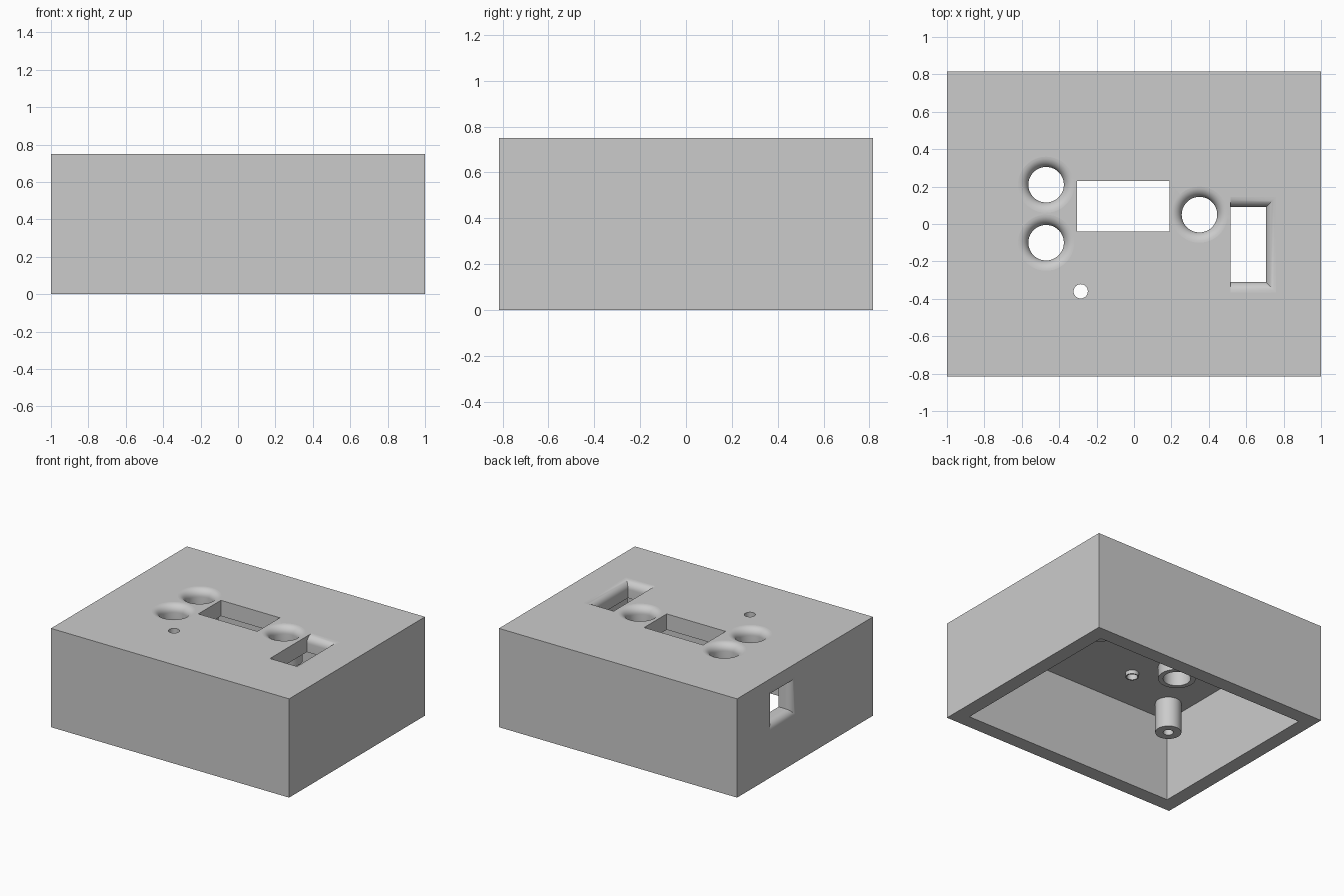
import bpy, bmesh
from math import sin, cos, pi

cube = bpy.data.objects.get("Cube")
if cube:
    bpy.data.objects.remove(cube, do_unlink=True)

HALF_X, HALF_Y, HEIGHT = 1.0, 0.815, 0.75
WALL, CEILING = 0.11, 0.63
ROUND = 0.055        # radius of the rounded mouths
SEGMENTS = 48

grey = bpy.data.materials.new("light_grey")
grey.use_nodes = True
grey.diffuse_color = (0.6, 0.6, 0.6, 1)
grey.node_tree.nodes["Principled BSDF"].inputs["Base Color"].default_value = (0.6, 0.6, 0.6, 1)


def make_object(name, bm):
    bmesh.ops.recalc_face_normals(bm, faces=bm.faces)
    mesh = bpy.data.meshes.new(name)
    bm.to_mesh(mesh)
    bm.free()
    mesh.materials.append(grey)
    obj = bpy.data.objects.new(name, mesh)
    bpy.context.collection.objects.link(obj)
    return obj


def loft(name, rings, cap_first=False, cap_last=False):
    """Skin a list of closed rings of points."""
    bm = bmesh.new()
    loops = [[bm.verts.new(p) for p in ring] for ring in rings]
    for a, b in zip(loops, loops[1:]):
        for i in range(len(a)):
            j = (i + 1) % len(a)
            bm.faces.new((a[i], a[j], b[j], b[i]))
    if cap_first:
        bm.faces.new(loops[0])
    if cap_last:
        bm.faces.new(loops[-1])
    return make_object(name, bm)


def circle(x, y, r):
    return [(x + r * cos(2 * pi * i / SEGMENTS), y + r * sin(2 * pi * i / SEGMENTS))
            for i in range(SEGMENTS)]


def box(name, x0, x1, y0, y1, z0, z1):
    rings = [[(x0, y0, z), (x1, y0, z), (x1, y1, z), (x0, y1, z)] for z in (z0, z1)]
    return loft(name, rings, True, True)


def on_top(u, v, depth):
    return (u, v, HEIGHT - depth)


def on_right_wall(u, v, depth):
    return (-HALF_X + depth, u, v)


def mouth_cutter(name, section, place, reach):
    """Cutter with a straight shaft that flares into a quarter-round mouth."""
    steps = [(0, reach)]
    for k in range(9):
        a = k / 8 * pi / 2
        steps.append((ROUND * (1 - cos(a)), ROUND * (1 - sin(a))))
    steps.append((ROUND, -0.05))
    rings = [[place(u, v, d) for u, v in section(o)] for o, d in steps]
    return loft(name, rings, True, True)


# Casing: open-bottomed box
casing = box("casing", -HALF_X, HALF_X, -HALF_Y, HALF_Y, 0, HEIGHT)
cutters = [box("cavity_cutter", WALL - HALF_X, HALF_X - WALL,
               WALL - HALF_Y, HALF_Y - WALL, -0.1, CEILING)]

# Display window and small round hole, both sharp edged
cutters.append(box("display_cutter", -0.305, 0.19, -0.04, 0.23, 0.55, 0.85))
SMALL = (-0.285, -0.36)
cutters.append(loft("small_hole_cutter",
                    [[(x, y, z) for x, y in circle(*SMALL, 0.038)] for z in (0.55, 0.85)],
                    True, True))

# Three round holes with rounded mouths
HOLES = [(-0.47, 0.21), (-0.47, -0.10), (0.35, 0.05)]
for x, y in HOLES:
    cutters.append(mouth_cutter("round_hole_cutter",
                                lambda o, x=x, y=y: circle(x, y, 0.095 + o), on_top, 0.2))

# Slot in the top, rounded on three sides
cutters.append(mouth_cutter(
    "slot_cutter",
    lambda o: [(0.515, -0.31 - o), (0.705 + o, -0.31 - o), (0.705 + o, 0.09 + o), (0.515, 0.09 + o)],
    on_top, 0.2))

# Socket opening in the side wall, rounded on three sides
cutters.append(mouth_cutter(
    "socket_cutter",
    lambda o: [(0.16 - o, 0.41 - o), (0.42, 0.41 - o), (0.42, 0.61 + o), (0.16 - o, 0.61 + o)],
    on_right_wall, 0.2))

for cutter in cutters:
    mod = casing.modifiers.new(cutter.name, "BOOLEAN")
    mod.operation = "DIFFERENCE"
    mod.solver = "EXACT"
    mod.object = cutter

# Bake the cuts and drop the cutters
bpy.context.view_layer.update()
cut = bpy.data.meshes.new_from_object(
    casing.evaluated_get(bpy.context.evaluated_depsgraph_get()))
casing.modifiers.clear()
casing.data = cut
cut.materials.clear()
cut.materials.append(grey)
for poly in cut.polygons:
    poly.material_index = 0
for cutter in cutters:
    bpy.data.objects.remove(cutter, do_unlink=True)


# Tubes hanging from the inside of the top
def tube(name, x, y, outer, inner, bottom, hole_top=CEILING, blind=False):
    profile = [(outer, CEILING), (outer, bottom), (inner, bottom), (inner, hole_top)]
    rings = [[(u, v, z) for u, v in circle(x, y, r)] for r, z in profile]
    obj = loft(name, rings, cap_last=blind)
    # The open top leaves the outside ambiguous, so point the bottom rim down
    rim = min(obj.data.polygons, key=lambda p: p.center.z)
    if rim.normal.z > 0:
        obj.data.flip_normals()
    return obj


parts = [casing]
for x, y in HOLES:
    parts.append(tube("hole_collar", x, y, 0.13, 0.095, 0.54))
parts.append(tube("small_hole_collar", *SMALL, 0.047, 0.038, 0.60))
for sx in (-1, 1):
    for sy in (-1, 1):
        parts.append(tube("screw_post", sx * 0.745, sy * 0.52, 0.09, 0.035, 0.40, 0.55, True))

# Smooth the rounds, keep the large walls flat
for obj in parts:
    bpy.ops.object.select_all(action="DESELECT")
    obj.select_set(True)
    bpy.context.view_layer.objects.active = obj
    bpy.ops.object.shade_smooth_by_angle(angle=pi / 6)
for poly in casing.data.polygons:
    if poly.area > 0.05:
        poly.use_smooth = False
